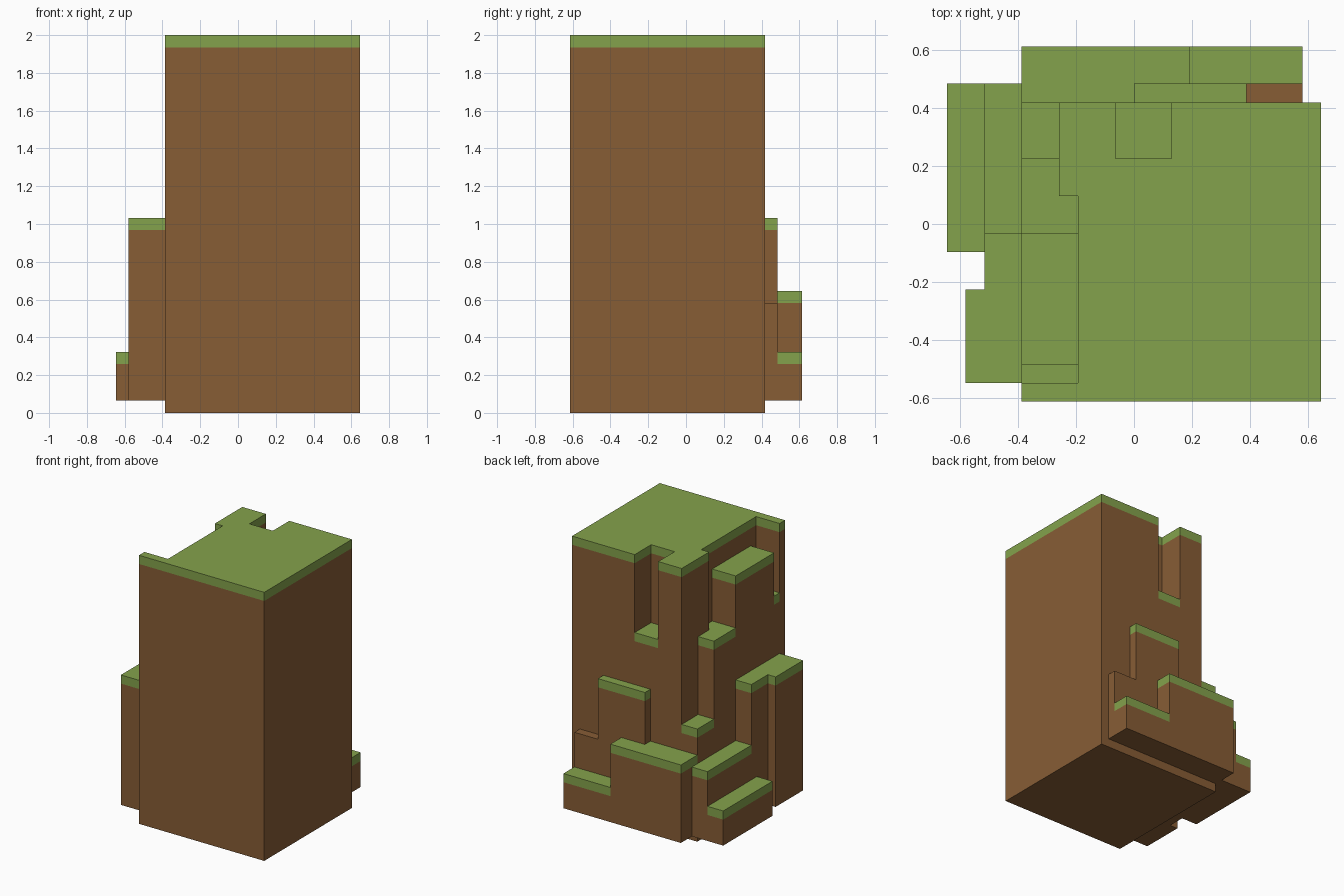
import bpy
import bmesh
from mathutils import Vector

if "Cube" in bpy.data.objects:
    bpy.data.objects.remove(bpy.data.objects["Cube"], do_unlink=True)

S = 2 / 31                      # one block step
ORIGIN = Vector((10, 9.5, 0))   # centre of the plan, in steps


def make_material(name, rgb):
    mat = bpy.data.materials.new(name)
    mat.use_nodes = True
    mat.diffuse_color = (*rgb, 1)
    bsdf = mat.node_tree.nodes["Principled BSDF"]
    bsdf.inputs["Base Color"].default_value = (*rgb, 1)
    bsdf.inputs["Roughness"].default_value = 1.0
    return mat


EARTH = make_material("earth brown", (0.242, 0.109, 0.036))
GRASS = make_material("grass green", (0.231, 0.361, 0.072))


def terraces(name, base, areas):
    """Stepped block from plan rectangles (x0, x1, y0, y1, height, grassy);
    later areas replace earlier ones. The top step of grassy areas is green."""
    plan = {}
    for x0, x1, y0, y1, height, grassy in areas:
        for x in range(x0, x1):
            for y in range(y0, y1):
                plan[x, y] = (height, grassy)

    bm = bmesh.new()

    def quad(points, green):
        verts = [bm.verts.new((Vector(p) - ORIGIN) * S) for p in points]
        bm.faces.new(verts).material_index = int(green)

    for (x, y), (h, grassy) in plan.items():
        c = [(x, y), (x + 1, y), (x + 1, y + 1), (x, y + 1)]
        quad([(*p, h) for p in c], grassy)
        quad([(*p, base) for p in reversed(c)], False)
        # walls only where the neighbour is lower
        for i, (dx, dy) in enumerate([(0, -1), (1, 0), (0, 1), (-1, 0)]):
            a, b = c[i], c[(i + 1) % 4]
            low = plan.get((x + dx, y + dy), (base, False))[0]
            for z in range(low, h):
                quad([(*a, z), (*b, z), (*b, z + 1), (*a, z + 1)],
                     grassy and z == h - 1)

    # merge the steps into large flat faces
    bmesh.ops.remove_doubles(bm, verts=bm.verts, dist=S * 0.01)
    bmesh.ops.dissolve_limit(bm, angle_limit=0.01, verts=bm.verts,
                             edges=bm.edges, delimit={'MATERIAL'})
    mesh = bpy.data.meshes.new(name)
    bm.to_mesh(mesh)
    bm.free()
    mesh.materials.append(EARTH)
    mesh.materials.append(GRASS)
    obj = bpy.data.objects.new(name, mesh)
    bpy.context.collection.objects.link(obj)
    return obj


# Tall square pillar with shelves cut into its back and right sides
terraces("main_pillar", 0, [
    (4, 20, 0, 16, 31, True),
    (9, 12, 13, 16, 22, True),    # back slot
    (4, 6, 13, 16, 13, True),     # corner slot
    (4, 6, 11, 13, 22, True),     # middle shelf
    (4, 7, 9, 11, 22, True),
    (4, 7, 2, 9, 28, True),       # high shelf
    (4, 7, 1, 2, 23, True),       # narrow slot
])

# Ledges along the -x side
terraces("side_ledges", 1, [
    (1, 4, 1, 6, 16, True),       # high ledge
    (2, 4, 6, 9, 16, True),
    (2, 4, 9, 17, 9, True),       # middle ledge
    (0, 2, 8, 17, 5, True),       # low ledge
])

# Ledges along the back
terraces("back_ledges", 1, [
    (4, 13, 16, 19, 10, True),    # middle ledge
    (13, 19, 17, 19, 5, True),    # low ledge
    (10, 16, 16, 17, 16, True),   # thin high ledge
    (16, 19, 16, 17, 9, False),   # bare earth ledge
])
